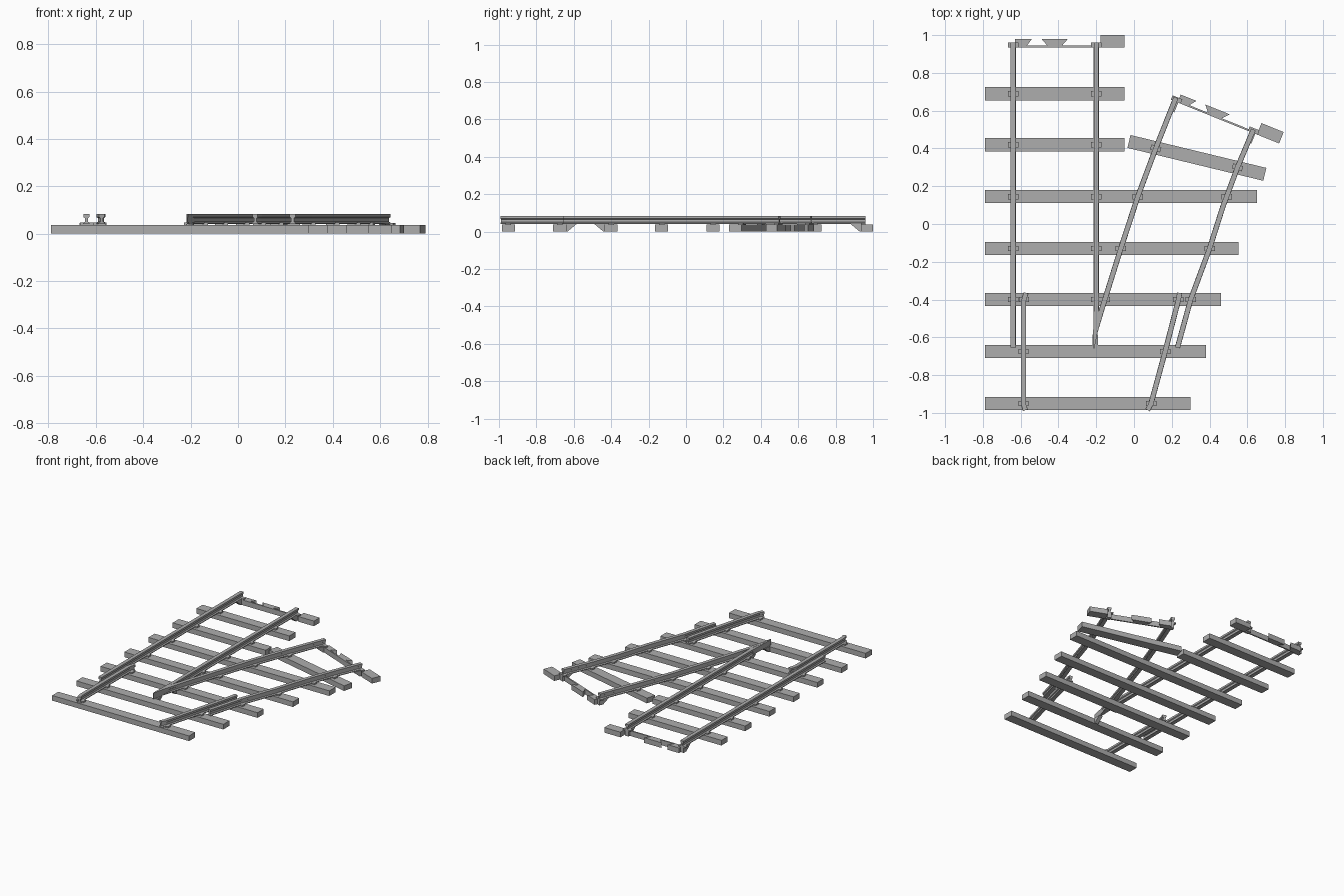
import bpy, bmesh
from math import radians
from mathutils import Vector, Matrix

cube = bpy.data.objects.get("Cube")
if cube:
    bpy.data.objects.remove(cube, do_unlink=True)

grey = bpy.data.materials.new("plain grey")
grey.use_nodes = True
colour = (0.42, 0.42, 0.42, 1)
grey.diffuse_color = colour
grey.node_tree.nodes["Principled BSDF"].inputs["Base Color"].default_value = colour

TIE_TOP, RAIL_BASE, RAIL_TOP = 0.037, 0.041, 0.084


def finish(name, bm):
    bmesh.ops.recalc_face_normals(bm, faces=bm.faces)
    mesh = bpy.data.meshes.new(name)
    bm.to_mesh(mesh)
    bm.free()
    mesh.materials.append(grey)
    obj = bpy.data.objects.new(name, mesh)
    bpy.context.collection.objects.link(obj)
    return obj


def loft(name, rings):
    """Skin a row of equal closed rings and cap both ends."""
    bm = bmesh.new()
    rows = [[bm.verts.new(p) for p in ring] for ring in rings]
    count = len(rows[0])
    for a, b in zip(rows, rows[1:]):
        for i in range(count):
            j = (i + 1) % count
            bm.faces.new((a[i], a[j], b[j], b[i]))
    bm.faces.new(rows[0])
    bm.faces.new(rows[-1])
    return finish(name, bm)


def prism(name, outline, z0, z1, place=Matrix()):
    return loft(name, [[place @ Vector((x, y, z)) for x, y in outline] for z in (z0, z1)])


def block(name, cx, cy, length, width, z0, z1, angle=0):
    x, y = length / 2, width / 2
    place = Matrix.Translation((cx, cy, 0)) @ Matrix.Rotation(radians(angle), 4, 'Z')
    return prism(name, [(-x, -y), (x, -y), (x, y), (-x, y)], z0, z1, place)


# Flat-bottomed rail section: foot, web and head
half = [(0.014, RAIL_BASE), (0.014, 0.046), (0.006, 0.051),
        (0.006, 0.066), (0.013, 0.070), (0.013, RAIL_TOP)]
section = half + [(-x, z) for x, z in reversed(half)]


def rail(name, path, widths=None):
    pts = [Vector(p) for p in path]
    rings = []
    for i, p in enumerate(pts):
        d = (pts[min(i + 1, len(pts) - 1)] - pts[max(i - 1, 0)]).normalized()
        side = Vector((d.y, -d.x)) * (widths[i] if widths else 1)
        rings.append([(p.x + side.x * o, p.y + side.y * o, z) for o, z in section])
    return loft(name, rings)


paths = {
    "left_running_rail": [(-0.64, -0.655), (-0.64, 0.96)],
    "straight_frog_rail": [(-0.2, -0.48), (-0.2, 0.96)],
    "curved_frog_rail": [(-0.213, -0.66), (-0.203, -0.58), (-0.17, -0.45), (-0.07, -0.13),
                         (0.02, 0.145), (0.115, 0.4), (0.222, 0.67)],
    "outer_curved_rail": [(0.23, -0.655), (0.3, -0.4), (0.4, -0.13),
                          (0.47, 0.09), (0.548, 0.3), (0.632, 0.5)],
    "left_front_rail": [(-0.575, -0.985), (-0.585, -0.955), (-0.585, -0.41), (-0.572, -0.365)],
    "right_front_rail": [(0.072, -0.985), (0.089, -0.955), (0.165, -0.675),
                         (0.233, -0.41), (0.242, -0.365)],
}
for name, path in paths.items():
    taper = [0.1, 0.6] + [1] * 5 if name == "curved_frog_rail" else None
    rail(name, path, taper)

# Frog nose filling the gap where the two rails meet
prism("frog_nose", [(-0.218, -0.64), (-0.21, -0.66), (-0.17, -0.46), (-0.213, -0.46)],
      0.046, RAIL_TOP - 0.001)

# Crosswise ties: centre y and right end, all sharing the left end
ties = [(-0.95, 0.3), (-0.675, 0.38), (-0.4, 0.46), (-0.13, 0.553),
        (0.145, 0.65), (0.42, -0.05), (0.69, -0.05)]
for y, x1 in ties:
    x0 = -0.79
    block("tie", (x0 + x1) / 2, y, x1 - x0, 0.07, 0, TIE_TOP)
    # Rail chairs wherever a rail crosses this tie
    for name, path in paths.items():
        for (ax, ay), (bx, by) in zip(path, path[1:]):
            if ay <= y < by:
                x = ax + (bx - ax) * (y - ay) / (by - ay)
                if x0 < x < x1:
                    block("rail_chair", x, y, 0.055, 0.028, TIE_TOP, 0.047)

block("skewed_tie", 0.333, 0.35, 0.74, 0.07, 0, TIE_TOP, -13.6)
for x, y in [(0.115, 0.4), (0.548, 0.3)]:
    block("skewed_chair", x, y, 0.055, 0.028, TIE_TOP, 0.047, -16)


def end_connector(place):
    """Joining pieces at a track end; local x runs between rails, y outward."""
    prism("connector_strip", [(-0.22, 0), (0.22, 0), (0.22, 0.01), (-0.22, 0.01)],
          0, TIE_TOP, place)
    prism("dovetail_tab", [(-0.07, 0.045), (0.07, 0.045), (0.035, 0.005), (-0.035, 0.005)],
          0, TIE_TOP, place)
    prism("side_tab", [(-0.21, 0.045), (-0.12, 0.045), (-0.15, 0.005), (-0.21, 0.005)],
          0, TIE_TOP, place)
    prism("end_tie_block", [(0.243, 0), (0.37, 0), (0.37, 0.065), (0.243, 0.065)],
          0, TIE_TOP, place)
    for x in (-0.22, 0.22):
        gusset("end_gusset", place @ Matrix.Translation((x, 0, 0)))
        block_outline = [(x - 0.028, 0), (x + 0.028, 0), (x + 0.028, 0.025), (x - 0.028, 0.025)]
        prism("end_chair", block_outline, TIE_TOP, 0.046, place)
        prism("end_seat", [(x - 0.014, 0), (x + 0.014, 0), (x + 0.014, 0.025), (x - 0.014, 0.025)],
              0, TIE_TOP, place)


def gusset(name, place):
    """Sloping support under a rail, running down towards local +y."""
    profile = [(-0.055, RAIL_BASE), (0, RAIL_BASE), (0, 0), (-0.006, 0)]
    return loft(name, [[place @ Vector((x, y, z)) for y, z in profile] for x in (-0.014, 0.014)])


end_connector(Matrix.Translation((-0.42, 0.935, 0)))
end_connector(Matrix.Translation((0.425, 0.565, 0)) @ Matrix.Rotation(radians(-22), 4, 'Z'))

# Gussets under the frog between its two ties
gusset("frog_gusset", Matrix.Translation((-0.2, -0.435, 0)))
gusset("frog_gusset", Matrix.Translation((-0.205, -0.64, 0)) @ Matrix.Rotation(radians(180), 4, 'Z'))
